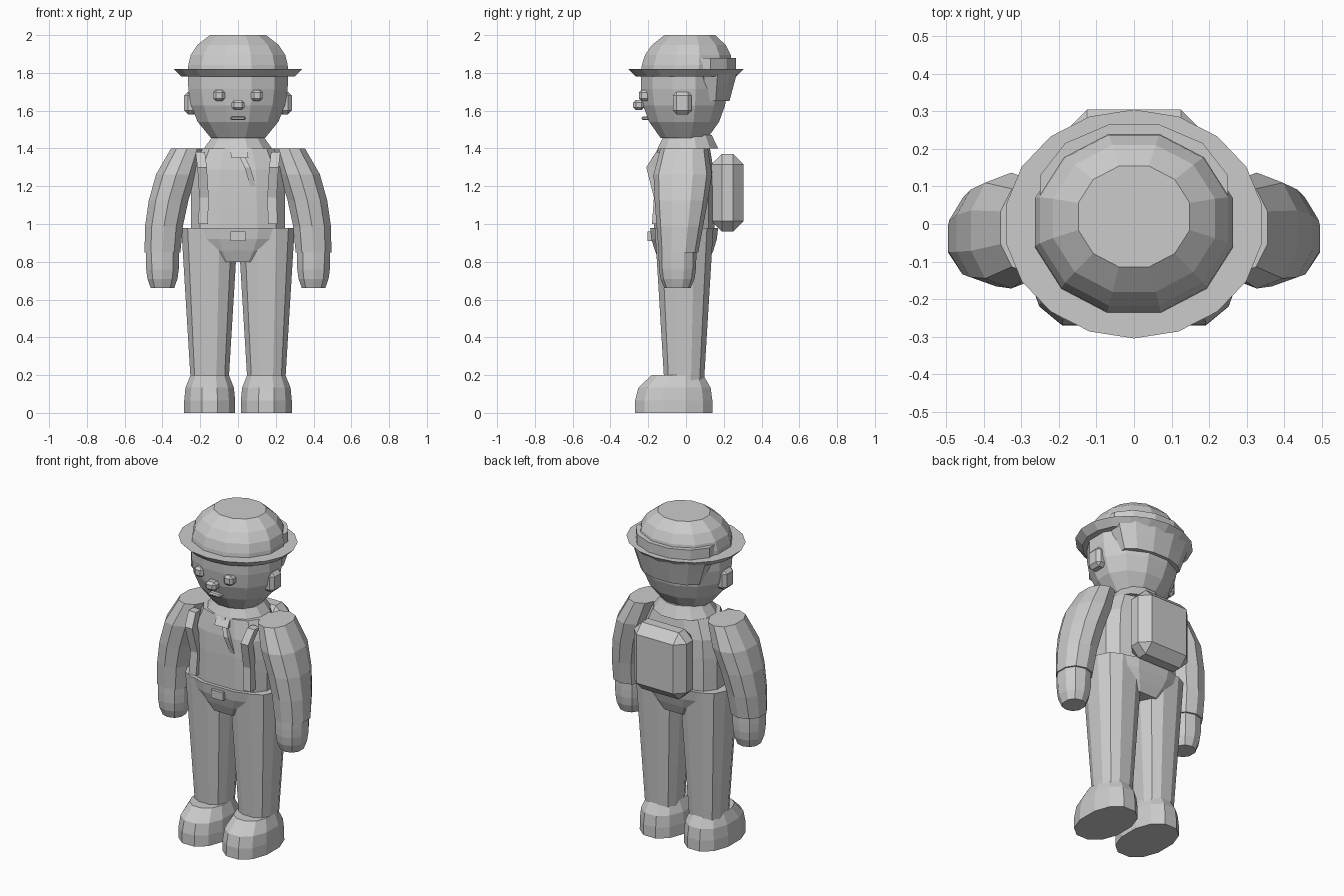
import bpy, bmesh, math
from mathutils import Vector

cube = bpy.data.objects.get("Cube")
if cube:
    bpy.data.objects.remove(cube, do_unlink=True)

grey = bpy.data.materials.new("plain grey")
grey.use_nodes = True
colour = (0.6, 0.6, 0.6, 1)
grey.diffuse_color = colour
grey.node_tree.nodes["Principled BSDF"].inputs["Base Color"].default_value = colour


def finish(name, bm):
    bmesh.ops.recalc_face_normals(bm, faces=bm.faces)
    mesh = bpy.data.meshes.new(name)
    bm.to_mesh(mesh)
    bm.free()
    mesh.materials.append(grey)
    obj = bpy.data.objects.new(name, mesh)
    bpy.context.collection.objects.link(obj)


def skin(name, loops):
    """Join equal loops of points into a closed flat-faced solid."""
    bm = bmesh.new()
    loops = [[bm.verts.new(point) for point in loop] for loop in loops]
    for low, high in zip(loops, loops[1:]):
        for i in range(len(low)):
            bm.faces.new((low[i - 1], low[i], high[i], high[i - 1]))
    bm.faces.new(loops[0])
    bm.faces.new(loops[-1])
    finish(name, bm)


def loft(name, base, top, section, steps=3, sides=12, square=1.0):
    """Rings from base to top; section(t) gives centre x, y and half width, depth.
    A square value under one makes the ring boxier."""
    def bend(value):
        return math.copysign((abs(value) / math.cos(math.pi / sides)) ** square, value)

    loops = []
    for step in range(steps + 1):
        t = step / steps
        x, y, width, depth = section(t)
        angles = [math.tau * (i + 0.5) / sides for i in range(sides)]
        loops.append([(x + width * bend(math.cos(a)), y + depth * bend(math.sin(a)),
                       base + (top - base) * t) for a in angles])
    skin(name, loops)


def box(name, centre, size, bevel=0.0):
    bm = bmesh.new()
    bmesh.ops.create_cube(bm, size=1)
    for vert in bm.verts:
        vert.co = Vector(centre) + vert.co * Vector(size)
    if bevel:
        bmesh.ops.bevel(bm, geom=bm.edges[:], offset=bevel, segments=1, affect='EDGES')
    finish(name, bm)


def ribbon(name, path, width, depth):
    """Flat band along a path, thickened backwards."""
    half = width / 2
    skin(name, [[(x - half, y, z), (x + half, y, z),
                 (x + half, y + depth, z), (x - half, y + depth, z)] for x, y, z in path])


def torso_section(t):
    shoulder = t ** 6
    return 0, -0.01, 0.25 * (1 - shoulder / 4), 0.16 * (1 - shoulder / 7)


def pelvis_section(t):
    swell = math.sin(t * math.pi / 2)
    return 0, -0.01, 0.14 + 0.13 * swell, 0.13 + 0.05 * swell


def head_section(t):
    jaw = 1 - (1 - t) ** 3 * 0.46
    return 0, -0.01, 0.265 * jaw, 0.23 * jaw


def crown_section(t):
    dome = 1 - t ** 3 * 0.44
    return 0, 0.02 * t, 0.265 * dome, 0.24 * dome


# Torso, pelvis and collar
loft("torso", 0.95, 1.4, torso_section, steps=4, square=0.7)
loft("pelvis", 0.8, 0.98, pelvis_section, square=0.7)
loft("collar", 1.4, 1.47, lambda t: (0, 0.01, 0.18 - t / 20, 0.16 - t / 30), steps=2)
box("belt_buckle", (0, -0.18, 0.935), (0.08, 0.05, 0.05))
ribbon("scarf_knot", [(0, -0.13, 1.42), (0.01, -0.18, 1.35)], width=0.09, depth=0.04)
ribbon("scarf_tail", [(0, -0.15, 1.4), (0.05, -0.19, 1.3), (0.08, -0.17, 1.2)],
       width=0.03, depth=0.03)

# Head and face
loft("head", 1.455, 1.8, head_section, steps=4)
loft("back_hair", 1.65, 1.8, lambda t: (0, 0.13, 0.2 + t / 20, 0.1 + t / 25), steps=2)
box("nose", (0, -0.25, 1.63), (0.07, 0.06, 0.055), bevel=0.015)
box("mouth", (0, -0.21, 1.56), (0.08, 0.05, 0.02), bevel=0.007)

# Hat
loft("hat_brim", 1.78, 1.82, lambda t: (0, 0, 0.3 + t / 25, 0.26 + t / 25), steps=2, sides=18)
loft("hat_crown", 1.79, 2, crown_section, steps=4)
loft("hat_band", 1.79, 1.88, lambda t: (0, 0.08, 0.25, 0.185), steps=1)

# Backpack
box("backpack", (0, 0.22, 1.165), (0.36, 0.17, 0.41), bevel=0.055)

# Paired limbs, straps and features
for side, word in ((1, "left"), (-1, "right")):

    def leg_section(t):
        return side * 0.15, -0.01, 0.1 + t / 20, 0.105 + t / 20

    def shoe_section(t):
        instep = t ** 4
        return side * 0.15, -0.065 + instep / 50, 0.135 * (1 - instep / 4), 0.205 * (1 - instep / 3)

    def arm_section(t):
        cap = t ** 8
        return (side * (0.4 - 0.13 * t * t), -0.04 + 0.03 * t,
                0.095 + 0.02 * t - 0.03 * cap, 0.1 + 0.07 * t - 0.05 * cap)

    def hand_section(t):
        fingers = 1 - 0.3 * (1 - t) ** 4
        return side * 0.4, -0.045, 0.088 * fingers, 0.095 * fingers

    loft(word + "_leg", 0.16, 0.98, leg_section, square=0.8)
    loft(word + "_shoe", 0, 0.2, shoe_section, square=0.9)
    loft(word + "_arm", 0.85, 1.4, arm_section, steps=4, sides=10, square=0.9)
    loft(word + "_hand", 0.66, 0.86, hand_section, steps=4, sides=10, square=0.9)

    strap = [(0.185, -0.18, 1), (0.18, -0.17, 1.14), (0.19, -0.21, 1.3), (0.2, -0.16, 1.38)]
    ribbon(word + "_strap", [(side * x, y, z) for x, y, z in strap], width=0.05, depth=0.05)
    box(word + "_eye", (side * 0.1, -0.22, 1.68), (0.06, 0.06, 0.06), bevel=0.014)
    box(word + "_ear", (side * 0.25, -0.02, 1.64), (0.07, 0.1, 0.12), bevel=0.02)
